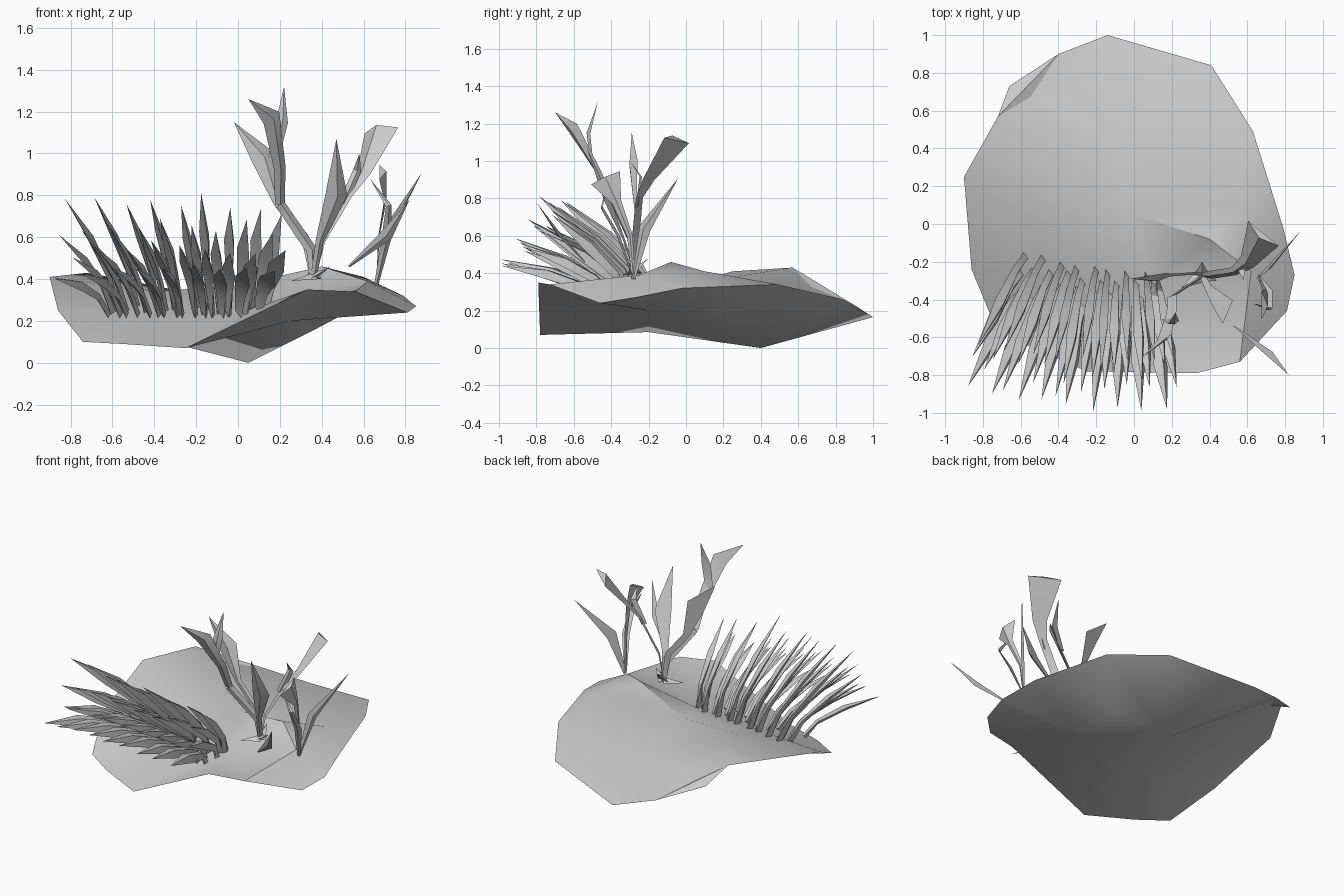
import bpy, bmesh, random
from mathutils import Vector
from mathutils.geometry import delaunay_2d_cdt

random.seed(4)
old = bpy.data.objects.get("Cube")
if old:
    bpy.data.objects.remove(old, do_unlink=True)

grey = bpy.data.materials.new("stone_grey")
grey.use_nodes = True
GREY = (0.6, 0.6, 0.6, 1)
grey.diffuse_color = GREY
grey.node_tree.nodes["Principled BSDF"].inputs["Base Color"].default_value = GREY


def finish(bm, name, angle):
    bmesh.ops.recalc_face_normals(bm, faces=bm.faces)
    mesh = bpy.data.meshes.new(name)
    bm.to_mesh(mesh)
    bm.free()
    mesh.materials.append(grey)
    obj = bpy.data.objects.new(name, mesh)
    bpy.context.collection.objects.link(obj)
    bpy.ops.object.select_all(action="DESELECT")
    obj.select_set(True)
    bpy.context.view_layer.objects.active = obj
    bpy.ops.object.shade_smooth_by_angle(angle=angle)
    return obj


def blade(bm, path, widths, face, depth=0.35):
    """Folded ribbon with a triangular section; zero width closes to a point."""
    pts = [Vector(p) for p in path]
    rings = []
    for i, (p, w) in enumerate(zip(pts, widths)):
        tangent = (pts[min(i + 1, len(pts) - 1)] - pts[max(i - 1, 0)]).normalized()
        side = tangent.cross(Vector(face)).normalized()
        out = side.cross(tangent)
        if w == 0:
            rings.append([bm.verts.new(p)])
        else:
            rings.append([bm.verts.new(p + side * w / 2), bm.verts.new(p + out * w * depth),
                          bm.verts.new(p - side * w / 2)])
    for a, b in zip(rings, rings[1:]):
        for j in range(3):
            k = (j + 1) % 3
            if len(a) == 1:
                bm.faces.new((a[0], b[j], b[k]))
            elif len(b) == 1:
                bm.faces.new((a[j], a[k], b[0]))
            else:
                bm.faces.new((a[j], a[k], b[k], b[j]))
    for end in (rings[0], rings[-1]):
        if len(end) == 3:
            bm.faces.new(end)


# Rock slab: one rim shared by a saddle-shaped top and a keeled underside
rim = [(-.14, 1, .165), (-.4, .9, .23), (-.66, .73, .33), (-.72, .57, .43), (-.9, .25, .41),
       (-.86, -.24, .25), (-.74, -.53, .1), (-.55, -.65, .09), (-.25, -.78, .07),
       (.33, -.79, .35), (.56, -.73, .34), (.81, -.46, .24), (.85, -.27, .27),
       (.79, -.02, .32), (.63, .49, .34), (.41, .84, .26)]
top = [(.4, -.08, .46), (.08, -.3, .26), (-.4, 0, .34), (0, .05, .37), (-.4, -.28, .25),
       (-.1, .45, .31), (.6, .1, .41), (.62, -.25, .39)]
under = [(.05, .4, 0), (.36, .23, .155), (.52, .2, .24), (-.28, -.2, .085), (.25, -.2, .2)]


def skin(inner):
    pts = rim + inner
    edges = [(i, (i + 1) % len(rim)) for i in range(len(rim))]
    flat = [Vector(p[:2]) for p in pts]
    tris = delaunay_2d_cdt(flat, edges, [], 1, 1e-6)[2]
    return [[Vector(pts[i]) for i in t] for t in tris]


top_tris = skin(top)
bm = bmesh.new()
for tri in top_tris + skin(under):
    bm.faces.new([bm.verts.new(p) for p in tri])
bmesh.ops.remove_doubles(bm, verts=bm.verts, dist=0.0005)
finish(bm, "rock_slab", 0.6)


def ground(x, y):
    """Height of the rock top below a point."""
    for a, b, c in top_tris:
        det = (b.y - c.y) * (a.x - c.x) + (c.x - b.x) * (a.y - c.y)
        u = ((b.y - c.y) * (x - c.x) + (c.x - b.x) * (y - c.y)) / det
        v = ((c.y - a.y) * (x - c.x) + (a.x - c.x) * (y - c.y)) / det
        if u >= 0 and v >= 0 and u + v <= 1:
            return u * a.z + v * b.z + (1 - u - v) * c.z
    return 0.2


# Leaf clump: four rows fanning forward, back rows standing taller
bm = bmesh.new()
ROWS, COLS = 4, 9
for row in range(ROWS):
    for col in range(COLS):
        t = (col + 0.5 * (row % 2)) / (COLS - 0.5)
        back = row / (ROWS - 1)
        x = -0.62 + 0.75 * t + random.uniform(-.015, .015)
        y = -0.38 + 0.19 * back - 0.1 * t + random.uniform(-.02, .02)
        base = Vector((x, y, max(ground(x, y) - 0.01, 0.23)))
        arch = 1 - (2 * t - 1) ** 2
        reach = Vector((-0.26 + 0.36 * t, -0.48 - 0.07 * arch + 0.04 * back,
                        0.18 + 0.31 * back + 0.06 * arch))
        reach *= random.uniform(0.9, 1.06)
        tip = base + reach
        tip.y = max(tip.y, -0.99)
        knee = base + reach * 0.2 + Vector((0, .02, .05))
        belly = base + reach * 0.55 + Vector((0, .01, .04))
        blade(bm, (base, knee, belly, tip), (.065, .065, .085, 0), (0.5, -0.4, 0.8))
finish(bm, "leaf_clump", 0.5)

# Tall forked plant growing from the crest
FRONT = (0.3, -1, 0.2)
root = (.36, -.27, .4)
fork = (.2, -.38, .76)
crown = (.17, -.5, .98)
tall = [
    ([root, (.35, -.28, .54), fork], (.03, .055, .05), FRONT),
    ([fork, (.2, -.46, .93), (.16, -.6, 1.17), (.05, -.7, 1.26)], (.05, .06, .1, 0), FRONT),
    ([crown, (.21, -.52, 1.15), (.22, -.47, 1.32)], (.05, .06, 0), FRONT),
    ([root, (.32, -.26, .6), (.19, -.27, .76), (.12, -.28, .98), (-.02, -.29, 1.15)],
     (.03, .04, .04, .12, 0), FRONT),
    ([root, (.39, -.33, .58), (.47, -.42, .8), (.47, -.53, 1.07)], (.03, .04, .11, 0), FRONT),
    ([root, (.4, -.27, .58), (.53, -.25, .8), (.6, -.2, .9), (.685, -.05, 1.11)],
     (.03, .05, .05, .09, .21), (-1, -1, 1)),
    ([(.5, -.26, .76), (.57, -.24, .92), (.58, -.3, 1.0)], (.04, .04, 0), FRONT),
]
bm = bmesh.new()
for path, widths, face in tall:
    blade(bm, path, widths, face, 0.2)
finish(bm, "tall_plant", 0.6)

# Slender plant near the left edge
foot = (.66, -.28, .37)
slender = [
    ([foot, (.67, -.3, .6), (.7, -.37, .78), (.675, -.43, .91)], (.02, .03, .05, .17), (1, 0, 0)),
    ([foot, (.71, -.36, .6), (.72, -.45, .75), (.63, -.42, .88)], (.02, .05, .03, 0), FRONT),
    ([foot, (.72, -.22, .64), (.88, -.04, .91)], (.02, .07, 0), (1, -.5, 0)),
    ([(.53, -.54, .46), (.71, -.68, .61), (.82, -.8, .78)], (.01, .06, 0), FRONT),
]
bm = bmesh.new()
for path, widths, face in slender:
    blade(bm, path, widths, face, 0.2)
finish(bm, "slender_plant", 0.6)

# Loose shards at the foot of the tall plant
bm = bmesh.new()
for tip in ((.25, -.34, .39), (.44, -.3, .46), (.36, -.2, .48)):
    blade(bm, (root, tip), (.08, 0), (0, 0, 1))
finish(bm, "root_shards", 0.3)
